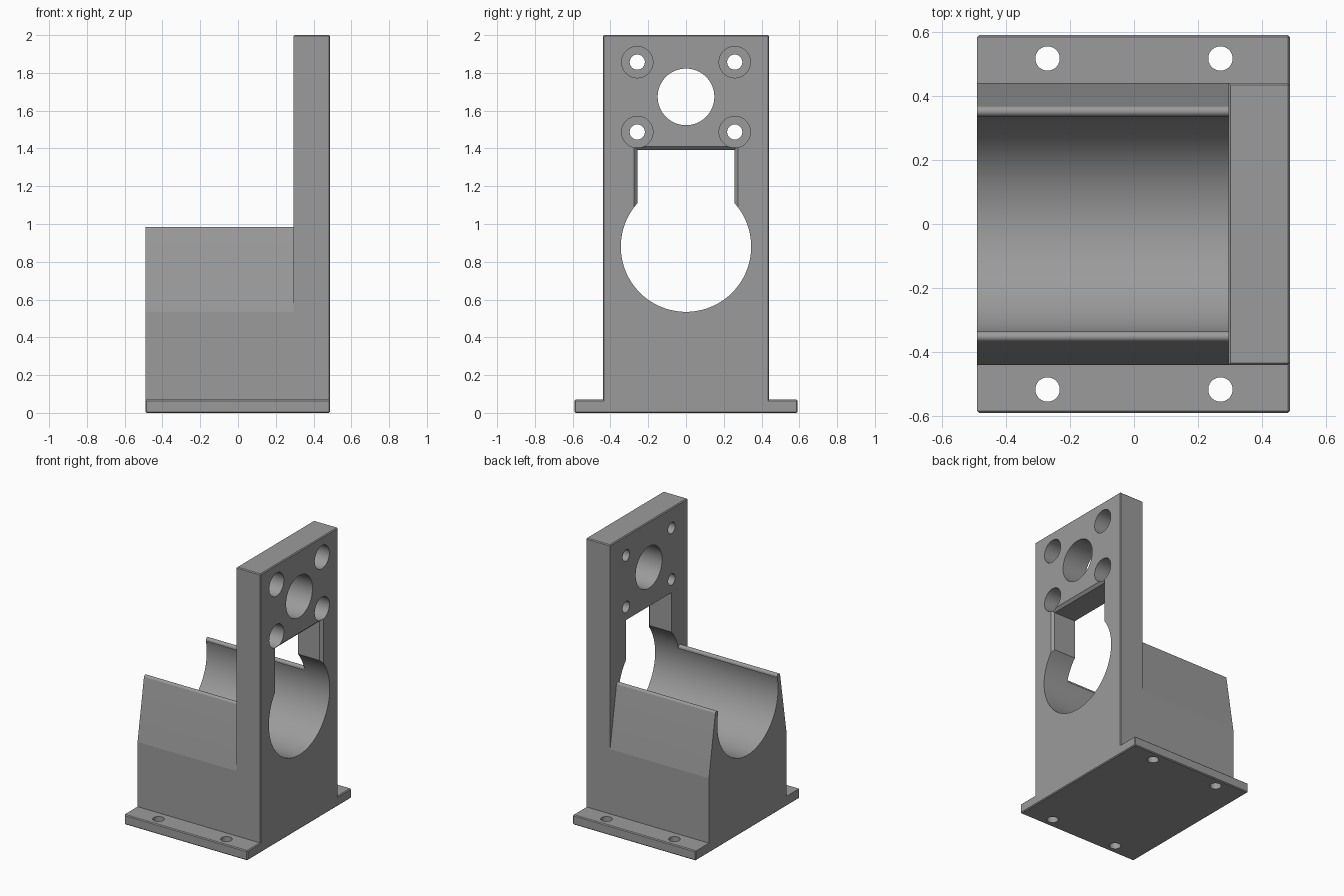
import bpy, bmesh, math

if "Cube" in bpy.data.objects:
    bpy.data.objects.remove(bpy.data.objects["Cube"])

grey = bpy.data.materials.new("machined grey")
grey.diffuse_color = (0.33, 0.33, 0.33, 1)
grey.use_nodes = True
grey.node_tree.nodes["Principled BSDF"].inputs["Base Color"].default_value = grey.diffuse_color

X0, X1, XP = -0.49, 0.487, 0.295      # back end, front face, rear of upright
BORE_R, BORE_Z = 0.345, 0.88


def loft(name, rings):
    """Closed solid through rings of (x, y, z) points."""
    bm = bmesh.new()
    vs = [[bm.verts.new(p) for p in ring] for ring in rings]
    n = len(vs[0])
    for a, b in zip(vs, vs[1:]):
        for i in range(n):
            bm.faces.new((a[i], a[(i + 1) % n], b[(i + 1) % n], b[i]))
    bm.faces.new(vs[0][::-1])
    bm.faces.new(vs[-1])
    bmesh.ops.recalc_face_normals(bm, faces=bm.faces)
    me = bpy.data.meshes.new(name)
    bm.to_mesh(me)
    bm.free()
    me.materials.append(grey)
    ob = bpy.data.objects.new(name, me)
    bpy.context.collection.objects.link(ob)
    return ob


def extrude_x(name, profile, xa, xb):
    return loft(name, [[(x, y, z) for y, z in profile] for x in (xa, xb)])


def circle(cu, cv, r, n=64):
    return [(cu + r * math.cos(2 * math.pi * i / n),
             cv + r * math.sin(2 * math.pi * i / n)) for i in range(n)]


def combine(target, tool, op):
    mod = target.modifiers.new("join", 'BOOLEAN')
    mod.operation, mod.solver, mod.object = op, 'EXACT', tool
    bpy.context.view_layer.objects.active = target
    bpy.ops.object.modifier_apply(modifier=mod.name)
    bpy.data.objects.remove(tool)


# Upright plate with foot, as an inverted T
half_t = [(0.59, 0), (0.59, 0.07), (0.44, 0.07), (0.44, 2.0)]
bracket = extrude_x("bearing_bracket",
                    half_t + [(-y, z) for y, z in reversed(half_t)], XP, X1)

# Cradle with sloped shoulders and rounded lips, on the same foot
lip_y, lip_z, lip_r = 0.352, 0.969, 0.016
half_c = half_t[:3] + [(0.44, 0.535)]
half_c += [(lip_y + lip_r * math.cos(math.radians(a)),
            lip_z + lip_r * math.sin(math.radians(a)))
           for a in [10 + 170 * i / 24 for i in range(25)]]
half_c += [(0.30, BORE_Z)]
cradle = extrude_x("cradle", half_c + [(-y, z) for y, z in reversed(half_c)], X0, XP)
combine(bracket, cradle, 'UNION')

# Merge flush faces, then break the outer edges of the plate and foot
bm = bmesh.new()
bm.from_mesh(bracket.data)
bmesh.ops.remove_doubles(bm, verts=bm.verts, dist=1e-5)
bmesh.ops.dissolve_limit(bm, angle_limit=0.01, verts=bm.verts, edges=bm.edges)
rules = (lambda c: c.x > X1 - 0.001, lambda c: c.z > 1.999,
         lambda c: abs(c.y) > 0.589)
rim = [e for e in bm.edges if e.is_manifold and e.calc_face_angle_signed() > 1
       and any(all(r(v.co) for v in e.verts) for r in rules)]
bmesh.ops.bevel(bm, geom=rim, offset=0.006, segments=1, affect='EDGES')
bm.to_mesh(bracket.data)
bm.free()

# Main bore through cradle and plate
combine(bracket, extrude_x("bore_cut", circle(0, BORE_Z, BORE_R, 128), -0.7, 0.7),
        'DIFFERENCE')


# Square slot above the bore, chamfered on the front face
def slot(x, grow):
    w, top = 0.257 + grow, 1.393 + grow
    return [(x, -w, BORE_Z), (x, w, BORE_Z), (x, w, top), (x, -w, top)]


combine(bracket, loft("slot_cut", [slot(0.2, 0), slot(X1 - 0.018, 0),
                                   slot(X1 + 0.02, 0.038)]), 'DIFFERENCE')

# Shaft hole and four counterbored screw holes
combine(bracket, extrude_x("shaft_cut", circle(0, 1.673, 0.15), 0.1, 0.7), 'DIFFERENCE')
for y in (-0.258, 0.258):
    for z in (1.487, 1.857):
        combine(bracket, extrude_x("screw_cut", circle(y, z, 0.04), 0.1, 0.7), 'DIFFERENCE')
        combine(bracket, extrude_x("counterbore_cut", circle(y, z, 0.083), X1 - 0.12, 0.7),
                'DIFFERENCE')

# Mounting holes in the foot
for x in (-0.27, 0.27):
    for y in (-0.517, 0.517):
        ring = circle(x, y, 0.038)
        combine(bracket, loft("mount_cut", [[(u, v, z) for u, v in ring]
                                            for z in (-0.1, 0.2)]), 'DIFFERENCE')

bpy.ops.object.select_all(action='DESELECT')
bracket.select_set(True)
bpy.context.view_layer.objects.active = bracket
bpy.ops.object.shade_smooth_by_angle(angle=math.radians(8))
